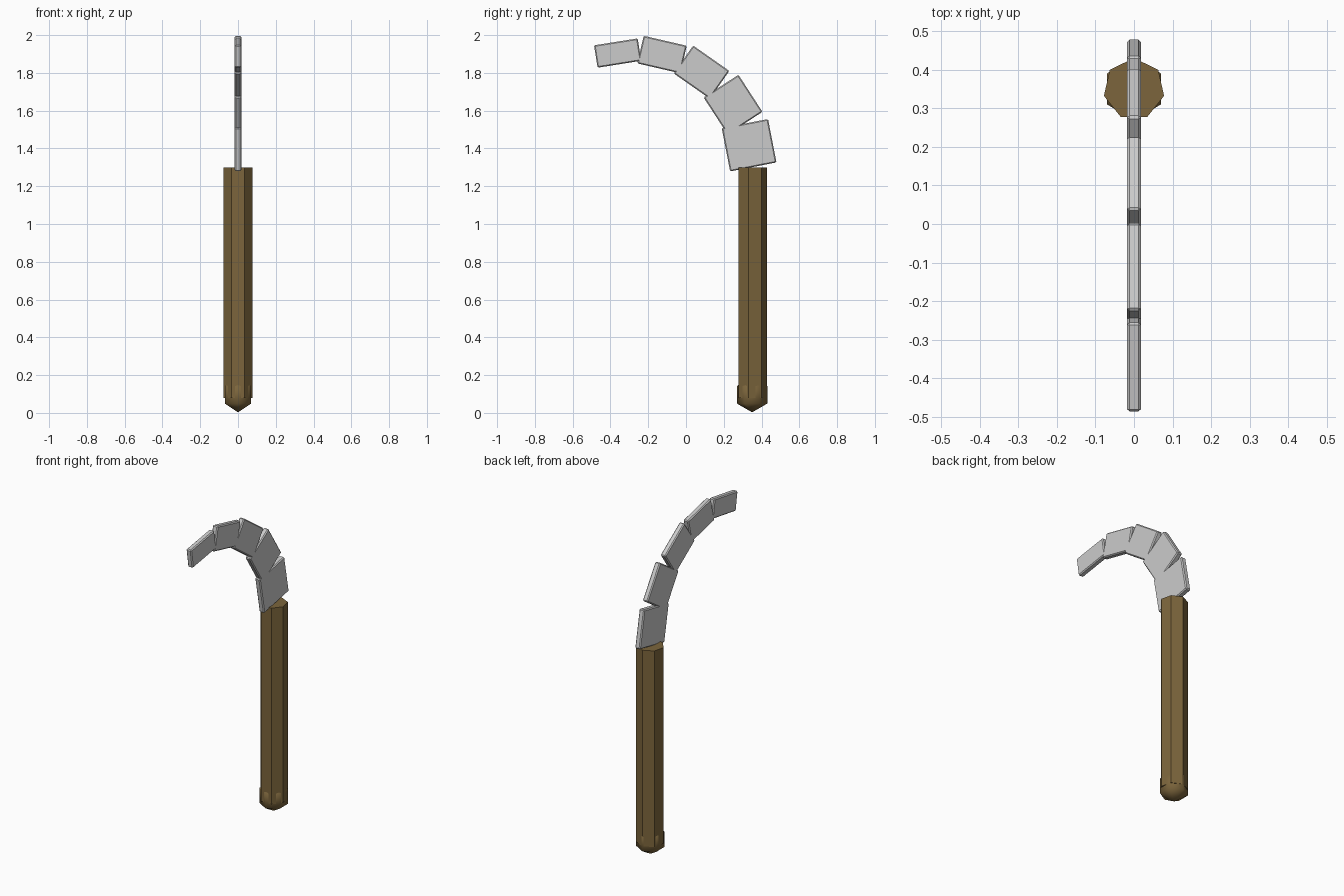
import bpy, math

if "Cube" in bpy.data.objects:
    bpy.data.objects.remove(bpy.data.objects["Cube"])

# wooden parts share one brown material
wood = bpy.data.materials.new("wood")
wood.diffuse_color = (0.2, 0.13, 0.045, 1)
wood.use_nodes = True
wood.node_tree.nodes["Principled BSDF"].inputs["Base Color"].default_value = wood.diffuse_color

HANDLE_Y = 0.35

# seven-sided handle
bpy.ops.mesh.primitive_cylinder_add(vertices=7, radius=0.08, depth=1.22,
                                    location=(0, HANDLE_Y, 0.69))
handle = bpy.context.object
handle.name = "handle"
handle.data.materials.append(wood)

# pommel: coarse sphere, six segments and three rings
bpy.ops.mesh.primitive_uv_sphere_add(segments=6, ring_count=3, radius=0.093,
                                     location=(0, HANDLE_Y, 0.096))
pommel = bpy.context.object
pommel.name = "pommel"
pommel.data.materials.append(wood)
bpy.ops.object.shade_smooth()

# blade: five tapering plates, each turned a further 22 degrees
plates = [  # y, z, width
    (0.334, 1.417, 0.25),
    (0.249, 1.632, 0.22),
    (0.082, 1.804, 0.18),
    (-0.127, 1.897, 0.15),
    (-0.362, 1.905, 0.12),
]
for i, (y, z, width) in enumerate(plates):
    bpy.ops.mesh.primitive_cube_add(size=1, location=(0, y, z))
    plate = bpy.context.object
    plate.name = f"blade_plate_{i + 1}"
    plate.scale = (0.035, width, 0.234)
    bpy.ops.object.transform_apply(location=False, rotation=False, scale=True)
    plate.rotation_euler.x = math.radians(11 + 22 * i)
    bevel = plate.modifiers.new("edge_bevel", 'BEVEL')
    bevel.width = 0.006
    bevel.segments = 1
